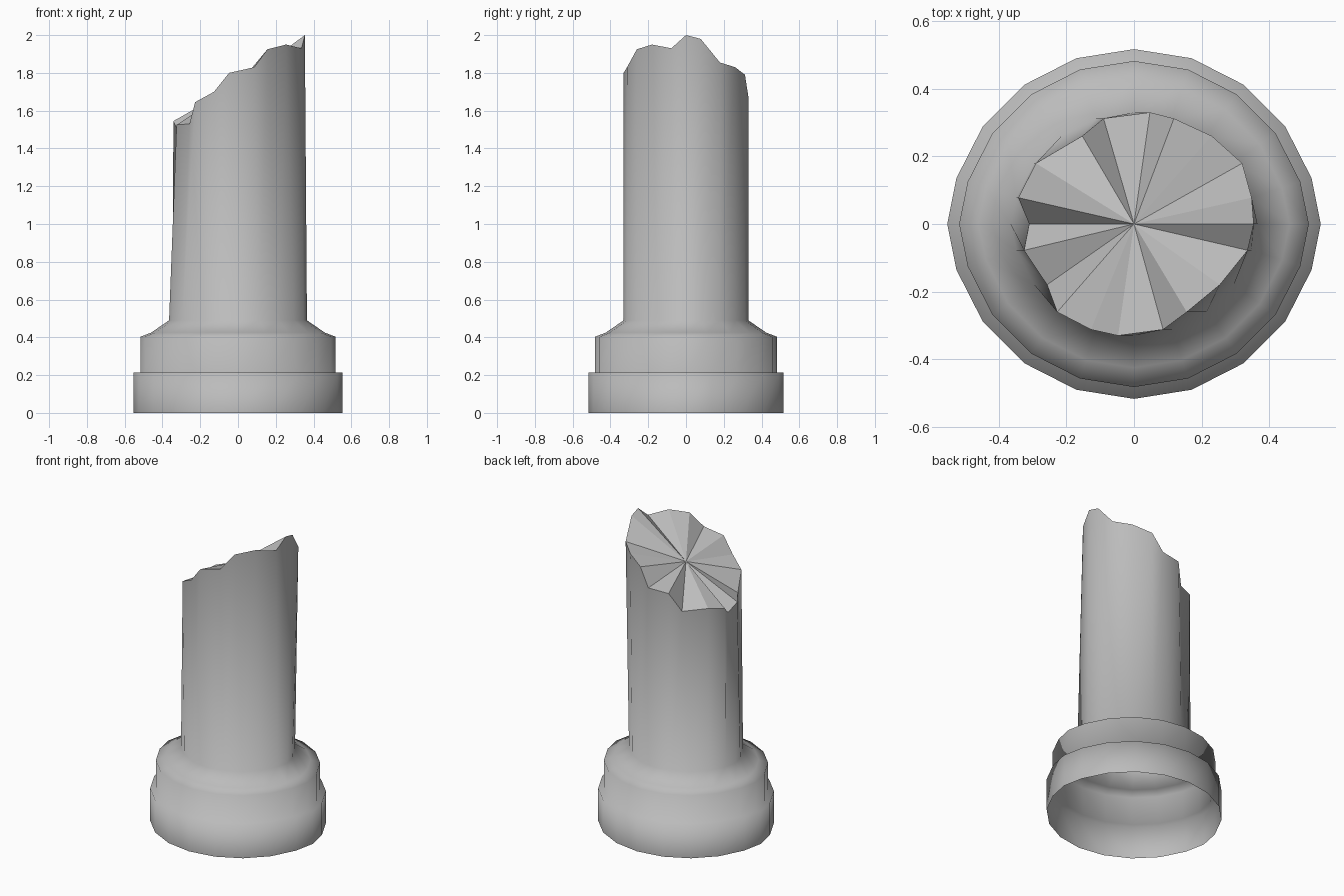
import bpy, bmesh, math

if "Cube" in bpy.data.objects:
    bpy.data.objects.remove(bpy.data.objects["Cube"])

SIDES = 20
INSET = 0.035  # both halves are pushed together along y


def ring_point(radius, i):
    a = 2 * math.pi * i / SIDES
    x, s = radius * math.cos(a), math.sin(a)
    y = 0.0 if i % (SIDES // 2) == 0 else math.copysign(radius * abs(s) - INSET, s)
    return x, y


# Profile of the stepped base up to the foot of the shaft: (radius, z)
profile = [(0.552, 0), (0.552, 0.215), (0.517, 0.215), (0.517, 0.403),
           (0.46, 0.425), (0.365, 0.49)]

# Jagged broken rim, counter-clockwise from +x: (x, z)
rim = [(0.354, 2.0), (0.348, 1.98), (0.32, 1.855), (0.23, 1.83), (0.118, 1.79),
       (0.047, 1.675), (-0.09, 1.667), (-0.153, 1.545), (-0.29, 1.57), (-0.342, 1.545),
       (-0.31, 1.48), (-0.325, 1.525), (-0.257, 1.53), (-0.227, 1.645), (-0.127, 1.70),
       (-0.047, 1.80), (0.086, 1.83), (0.156, 1.925), (0.254, 1.95), (0.336, 1.93)]

bm = bmesh.new()
rings = [[bm.verts.new((*ring_point(r, i), z)) for i in range(SIDES)] for r, z in profile]
rings.append([bm.verts.new((x, ring_point(0.365, i)[1], z)) for i, (x, z) in enumerate(rim)])

# Base and shaft walls, smooth throughout (open underneath)
for low, high in zip(rings, rings[1:]):
    for i in range(SIDES):
        j = (i + 1) % SIDES
        bm.faces.new((low[i], low[j], high[j], high[i])).smooth = True

# Faceted fracture surface with a crisp rim
centre = bm.verts.new((0, 0, 1.738))
for i in range(SIDES):
    face = bm.faces.new((rings[-1][i], rings[-1][(i + 1) % SIDES], centre))
    for edge in face.edges:
        edge.smooth = False

mesh = bpy.data.meshes.new("broken_column")
bm.to_mesh(mesh)
bm.free()
column = bpy.data.objects.new("broken_column", mesh)
bpy.context.collection.objects.link(column)

# Mid-grey stone
stone = bpy.data.materials.new("stone")
stone.diffuse_color = (0.5, 0.5, 0.5, 1)
stone.use_nodes = True
stone.node_tree.nodes["Principled BSDF"].inputs["Base Color"].default_value = stone.diffuse_color
mesh.materials.append(stone)
